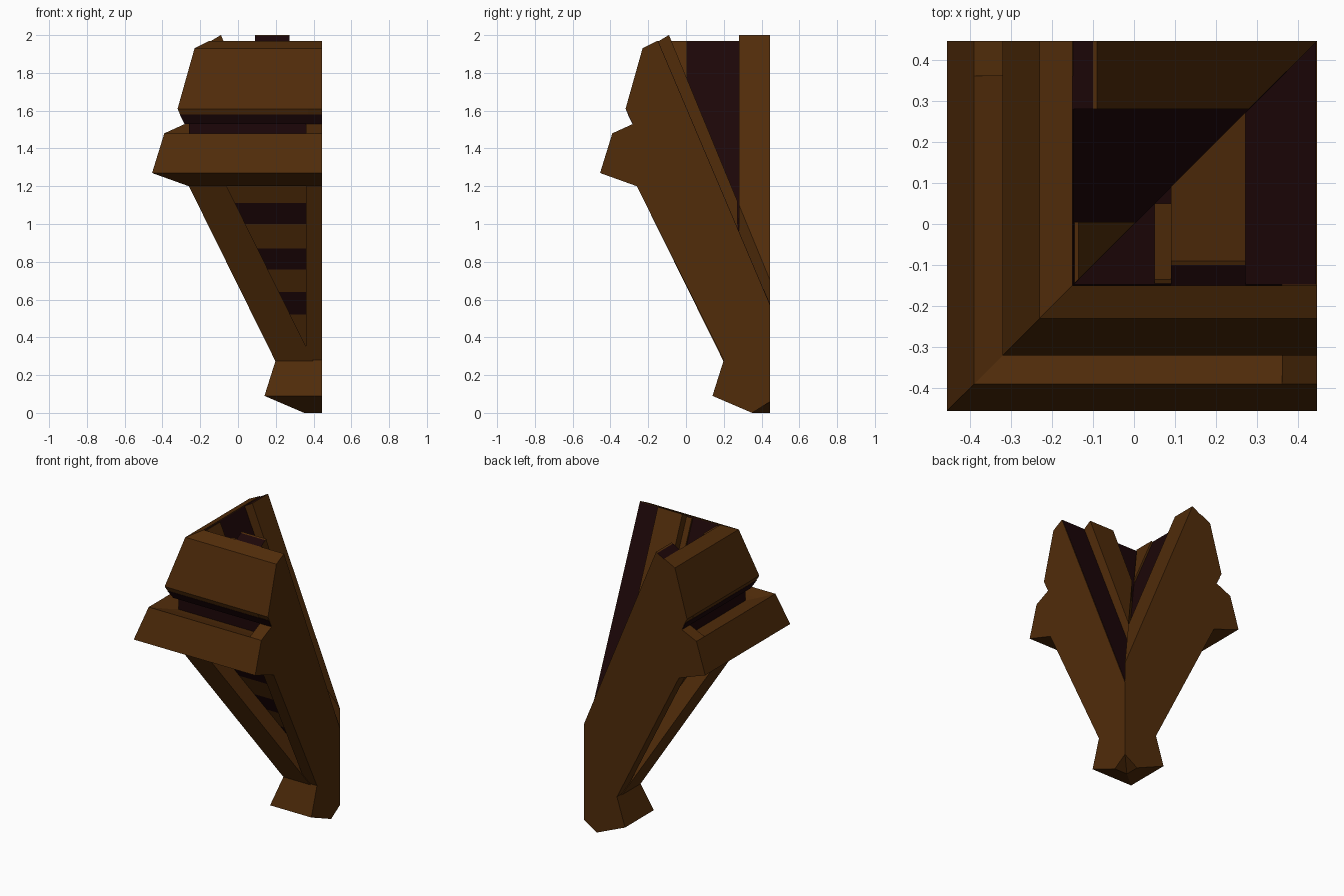
import bpy, bmesh

if "Cube" in bpy.data.objects:
    bpy.data.objects.remove(bpy.data.objects["Cube"])

END = 0.446  # the two flat cut faces lie at x = END and y = END


def material(name, rgb):
    m = bpy.data.materials.new(name)
    m.diffuse_color = (*rgb, 1)
    m.use_nodes = True
    m.node_tree.nodes["Principled BSDF"].inputs["Base Color"].default_value = m.diffuse_color
    return m


WOOD = material("brown wood", (0.082, 0.025, 0.003))
DARK = material("dark timber", (0.0115, 0.0018, 0.0024))


def finish(name, bm, mats):
    bmesh.ops.remove_doubles(bm, verts=bm.verts, dist=0.0005)
    bmesh.ops.recalc_face_normals(bm, faces=bm.faces)
    if bm.calc_volume(signed=True) < 0:
        bmesh.ops.reverse_faces(bm, faces=bm.faces)
    me = bpy.data.meshes.new(name)
    bm.to_mesh(me)
    bm.free()
    for m in mats:
        me.materials.append(m)
    ob = bpy.data.objects.new(name, me)
    bpy.context.collection.objects.link(ob)
    return ob


def skin(name, rings, mats, rule=None, cut=None):
    """Join equal rings of points into a closed solid, optionally mitred."""
    bm = bmesh.new()
    vs = [[bm.verts.new(p) for p in r] for r in rings]
    n = len(vs[0])
    for a, b in zip(vs, vs[1:]):
        for i in range(n):
            j = (i + 1) % n
            f = bm.faces.new((a[i], a[j], b[j], b[i]))
            if rule:
                f.material_index = rule(i)
    bm.faces.new(vs[0])
    bm.faces.new(vs[-1][::-1])
    if cut:
        geom = bm.verts[:] + bm.edges[:] + bm.faces[:]
        bmesh.ops.bisect_plane(bm, geom=geom, plane_co=(0, 0, 0),
                               plane_no=cut, clear_outer=True)
        bmesh.ops.holes_fill(bm, edges=[e for e in bm.edges if e.is_boundary])
    return finish(name, bm, mats)


def corner_sweep(name, prof, end, mats, rule=None):
    """Run a (depth, height) profile round the mitred corner."""
    return skin(name, [[(u, end, z) for u, z in prof],
                       [(u, u, z) for u, z in prof],
                       [(end, u, z) for u, z in prof]], mats, rule)


def slab(name, prof, a, b, on_left, rule=None, mitre=False):
    """Extrude a (depth, height) profile from a to b on one arm."""
    def ring(t):
        return [(u, t, z) if on_left else (t, u, z) for u, z in prof]
    cut = ((1, -1, 0) if on_left else (-1, 1, 0)) if mitre else None
    return skin(name, [ring(a), ring(b)], [WOOD, DARK], rule, cut)


# End plates carrying the whole bracket outline
outline = [(-0.32, 1.61), (-0.23, 1.93), (-0.15, 1.97), (END, 0.565),
           (END, 0.06), (0.35, 0.005), (0.14, 0.09), (0.20, 0.28),
           (-0.26, 1.20), (-0.455, 1.27), (-0.39, 1.48), (-0.28, 1.53)]
slab("right_end_plate", outline, 0.36, END, False)
slab("left_end_plate", outline, 0.36, END, True)

# Upper cap, lower ledge and foot block, mitred at the corner
corner_sweep("upper_cap", [(-0.32, 1.61), (-0.23, 1.93), (-0.15, 1.97),
                           (-0.15, 1.90), (-0.18, 1.58), (-0.307, 1.58)],
             0.37, [WOOD])
corner_sweep("lower_ledge", [(-0.455, 1.27), (-0.39, 1.48), (-0.31, 1.46),
                             (-0.10, 1.42), (-0.10, 1.20), (-0.26, 1.20)],
             0.37, [WOOD])
corner_sweep("foot_block", [(0.14, 0.09), (0.20, 0.28), (END, 0.28),
                            (END, 0.06), (0.35, 0.0)], END, [WOOD])

# Dark shadow strip under the cap
corner_sweep("cap_backing", [(-0.283, 1.53), (-0.309, 1.58), (-0.20, 1.58),
                             (-0.20, 1.53)], END - 0.002, [DARK])

# Leaning corner post
path = [(0.20, 0.27), (-0.26, 1.20), (-0.26, 1.40)]
skin("corner_post", [[(u, u, z), (u + 0.2, u, z), (u + 0.2, u + 0.2, z),
                      (u, u + 0.2, z)] for u, z in path], [WOOD])

# Dark lining with alternating boards on the outer slope
heights = [0.27, 0.52, 0.64, 0.76, 0.87, 1.00, 1.11, 1.20]
boards = [(0.32 - (z - 0.28) * 0.5, z) for z in heights]
inner = END - 0.003
lining = [(-0.147, 1.967), (inner, 0.577), (inner, 0.27)] + boards + \
         [(-0.26, 1.42), (-0.26, 1.60), (-0.18, 1.90)]
corner_sweep("lining", lining, inner, [DARK, WOOD],
             lambda i: 1 if 3 <= i <= 9 and i % 2 else 0)

# Rafters on the inner slope, dark on their short outer bevel
tall = [(-0.15, 1.965), (-0.10, 1.995), (-0.09, 2.0), (END, 0.70),
        (END, 0.56)]


def bevel(i):
    return 1 if i == 0 else 0


slab("left_rafter", tall, 0.28, END, True, bevel, True)
slab("front_rafter", tall, 0.09, 0.272, False, bevel, True)

# Low battens beside the corner
low = [(-0.15, 1.96), (-0.135, 1.968), (0.05, 1.53), (0.02, 1.53)]
slab("left_batten", low, -0.15, 0.005, True, None, True)
slab("front_batten", low, 0.05, 0.09, False, None, True)
